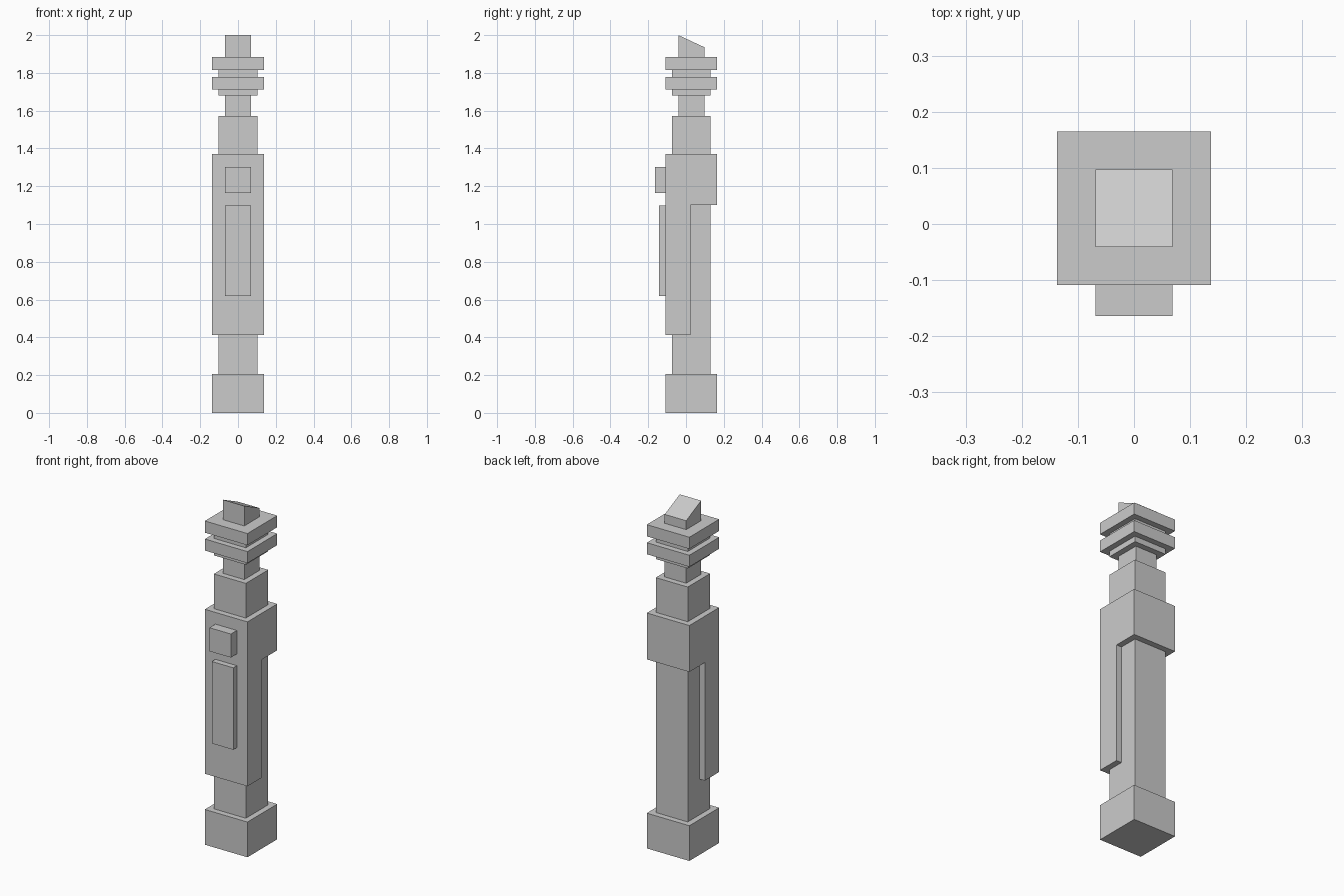
import bpy
import bmesh

cube = bpy.data.objects.get("Cube")
if cube:
    bpy.data.objects.remove(cube, do_unlink=True)

# Single flat grey
grey = bpy.data.materials.new("light grey")
grey.use_nodes = True
colour = (0.6, 0.6, 0.6, 1)
grey.diffuse_color = colour
grey.node_tree.nodes["Principled BSDF"].inputs["Base Color"].default_value = colour

AXIS_Y = 0.028                            # the shaft sits slightly behind centre
WIDE, MID, SLIM = 0.137, 0.103, 0.069     # half widths of the square sections
FRONT = AXIS_Y - WIDE                     # front plane of the housing


def box(name, half, y0, y1, z0, z1, back_drop=0):
    """Box centred on x; back_drop lowers the rear top edge."""
    bm = bmesh.new()
    bmesh.ops.create_cube(bm, size=1)
    for v in bm.verts:
        top, back = v.co.z > 0, v.co.y > 0
        v.co.x *= 2 * half
        v.co.y = y1 if back else y0
        v.co.z = z1 if top else z0
        if top and back:
            v.co.z -= back_drop
    mesh = bpy.data.meshes.new(name)
    bm.to_mesh(mesh)
    bm.free()
    mesh.materials.append(grey)
    obj = bpy.data.objects.new(name, mesh)
    bpy.context.collection.objects.link(obj)
    return obj


def section(name, half, z0, z1, back_drop=0):
    """Square section centred on the shaft axis."""
    return box(name, half, AXIS_Y - half, AXIS_Y + half, z0, z1, back_drop)


# Stacked shaft from pommel to tip
section("pommel", WIDE, 0, 0.205)
section("grip", MID, 0.205, 1.572)
section("neck", SLIM, 1.572, 1.68)
section("lower_collar", MID, 1.68, 1.712)
section("lower_flange", WIDE, 1.712, 1.779)
section("upper_collar", MID, 1.779, 1.816)
section("upper_flange", WIDE, 1.816, 1.884)
section("slanted_tip", SLIM, 1.884, 2.0, back_drop=0.064)

# Housing: full block with a longer front half, joined as one L-shaped body
housing = section("housing", WIDE, 1.10, 1.37)
bm = bmesh.new()
bm.from_mesh(housing.data)
bottom = min(bm.faces, key=lambda f: f.calc_center_median().z)
bmesh.ops.bisect_plane(bm, geom=bm.verts[:] + bm.edges[:] + bm.faces[:],
                       plane_co=(0, 0.023, 0), plane_no=(0, 1, 0))
bm.normal_update()
front_bottom = [f for f in bm.faces
                if f.normal.z < -0.9 and f.calc_center_median().y < 0.023]
extruded = bmesh.ops.extrude_face_region(bm, geom=front_bottom)["geom"]
for v in extruded:
    if isinstance(v, bmesh.types.BMVert):
        v.co.z = 0.413
bmesh.ops.delete(bm, geom=[f for f in front_bottom if f.is_valid], context="FACES_ONLY")
bmesh.ops.recalc_face_normals(bm, faces=bm.faces[:])
bm.to_mesh(housing.data)
bm.free()

# Raised controls on the front
box("button", SLIM, -0.164, FRONT, 1.165, 1.302)
box("front_plate", SLIM, -0.142, FRONT, 0.62, 1.097)
